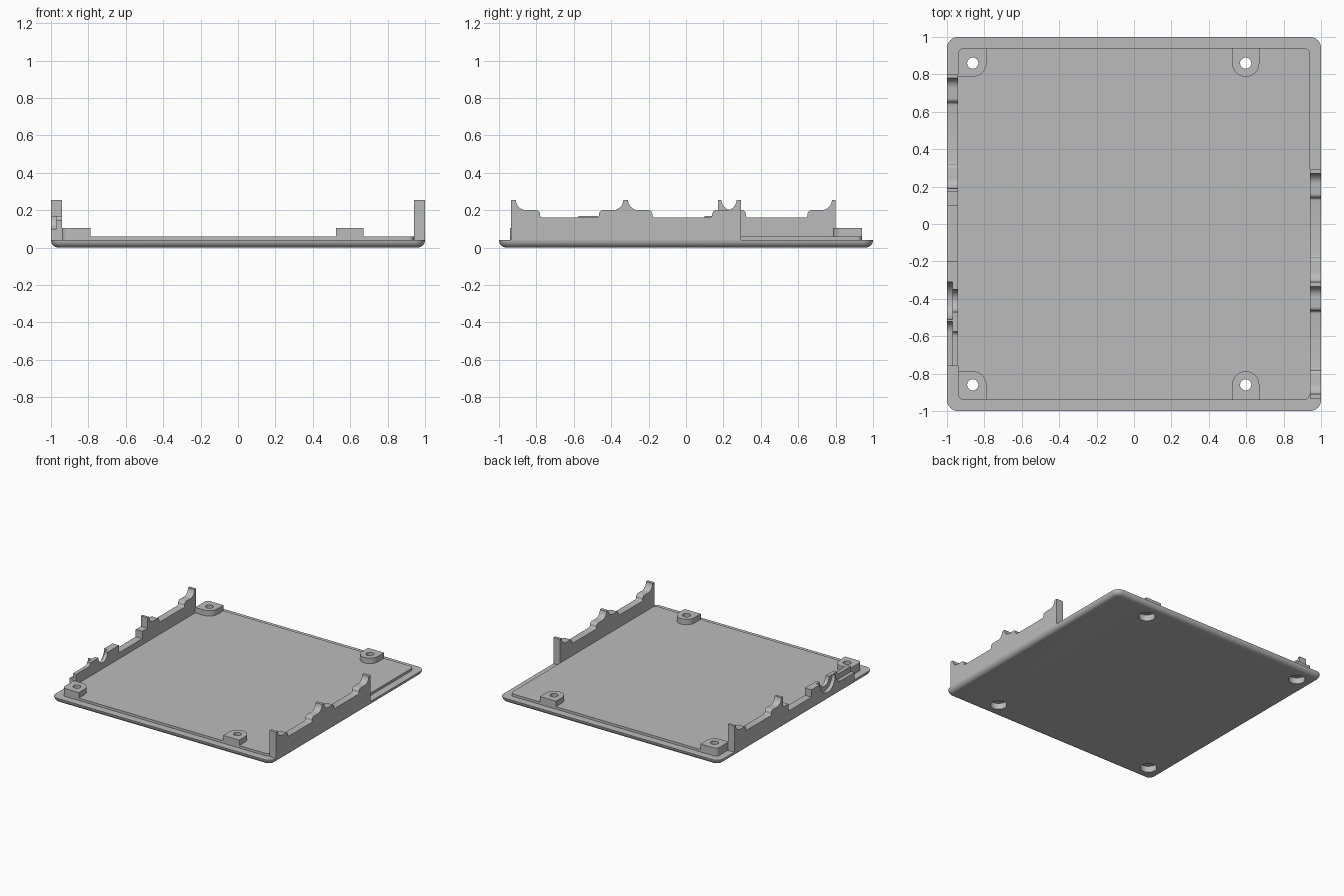
import bpy, bmesh
from math import sin, cos, radians

if "Cube" in bpy.data.objects:
    bpy.data.objects.remove(bpy.data.objects["Cube"])

grey = bpy.data.materials.new("plain grey")
grey.use_nodes = True
grey.diffuse_color = (0.5, 0.5, 0.5, 1)
grey.node_tree.nodes["Principled BSDF"].inputs["Base Color"].default_value = (0.5, 0.5, 0.5, 1)
parts = []


def finish(bm, name):
    bmesh.ops.recalc_face_normals(bm, faces=bm.faces)
    mesh = bpy.data.meshes.new(name)
    bm.to_mesh(mesh)
    bm.free()
    mesh.materials.append(grey)
    ob = bpy.data.objects.new(name, mesh)
    bpy.context.collection.objects.link(ob)
    parts.append(ob)
    return ob


def loft(bm, loops):
    """Skin a stack of closed loops and cap both ends."""
    rings = [[bm.verts.new(p) for p in loop] for loop in loops]
    for a, b in zip(rings, rings[1:]):
        for i in range(len(a)):
            j = (i + 1) % len(a)
            bm.faces.new((a[i], a[j], b[j], b[i]))
    bm.faces.new(rings[0])
    bm.faces.new(rings[-1])


def arc(cx, cy, r, start, end, n=8):
    angles = [radians(start + (end - start) * i / n) for i in range(n + 1)]
    return [(cx + r * cos(a), cy + r * sin(a)) for a in angles]


def rounded_square(half, r):
    c = half - r
    pts = []
    for k, (sx, sy) in enumerate([(1, 1), (-1, 1), (-1, -1), (1, -1)]):
        pts += arc(c * sx, c * sy, r, 90 * k, 90 * k + 90)
    return pts


def at_height(pts, z):
    return [(x, y, z) for x, y in pts]


def slab(name, pts, z0, z1):
    bm = bmesh.new()
    loft(bm, [at_height(pts, z0), at_height(pts, z1)])
    return finish(bm, name)


def wall(name, pts, x0, x1):
    """Extrude a (y, z) outline along x."""
    bm = bmesh.new()
    loft(bm, [[(x, y, z) for y, z in pts] for x in (x0, x1)])
    return finish(bm, name)


# Base plate with a rounded lower edge
EDGE = 0.04
bm = bmesh.new()
loft(bm, [at_height(rounded_square(1 - EDGE + EDGE * sin(radians(a)),
                                   0.06 - EDGE + EDGE * sin(radians(a))),
                    EDGE - EDGE * cos(radians(a))) for a in range(0, 91, 15)])
drilled = [finish(bm, "base_plate")]

# Raised floor panel
drilled.append(slab("floor_panel", rounded_square(0.94, 0.03), EDGE, 0.06))

# Screw bosses, back and front pairs
R, CY, INNER = 0.073, 0.86, 0.94
for side, sy in (("back", 1), ("front", -1)):
    corner = [(-INNER, CY - R)] + arc(-0.862, CY, R, -90, 0) + [(-0.862 + R, INNER)]
    corner += arc(-INNER + 0.03, INNER - 0.03, 0.03, 90, 180)
    middle = arc(0.597, CY, R, -180, 0, 16) + [(0.597 + R, INNER), (0.597 - R, INNER)]
    for label, pts in (("corner", corner), ("middle", middle)):
        drilled.append(slab(f"{side}_{label}_boss", [(x, y * sy) for x, y in pts], 0.06, 0.105))

# Stepped screw holes cut through plate, panel and bosses
bm = bmesh.new()
for cx in (-0.862, 0.597):
    for cy in (-CY, CY):
        loft(bm, [at_height(arc(cx, cy, r, 0, 345, 23), z) for r, z in
                  ((0.062, -0.05), (0.062, 0.05), (0.03, 0.05), (0.03, 0.2))])
cutter = finish(bm, "screw_hole_cutter")
cutter.hide_render = True
parts.remove(cutter)
for ob in drilled:
    mod = ob.modifiers.new("holes", "BOOLEAN")
    mod.operation = "DIFFERENCE"
    mod.solver = "EXACT"
    mod.object = cutter
graph = bpy.context.evaluated_depsgraph_get()
cut = [bpy.data.meshes.new_from_object(ob.evaluated_get(graph)) for ob in drilled]
for ob, mesh in zip(drilled, cut):
    ob.modifiers.clear()
    ob.data = mesh
bpy.data.objects.remove(cutter)

# Side walls: scooped recesses between upright posts
TOP, SHELF, LOW = 0.255, 0.2, 0.16


def half_recess():
    """Offsets from a post: concave scoop, shelf, rounded drop."""
    r = TOP - SHELF
    return (arc(r, TOP, r, 180, 270) + arc(0.108, SHELF - 0.022, 0.022, 90, 0, 5)
            + arc(0.143, LOW + 0.013, 0.013, 180, 270, 4))


def recess(a, b):
    half = half_recess()
    return [(a + d, z) for d, z in half] + [(b - d, z) for d, z in reversed(half)]


right = [(-0.935, EDGE), (-0.935, TOP)] + recess(-0.91, -0.335) + recess(-0.31, 0.27)
right += [(0.295, TOP), (0.295, EDGE)]
wall("left_side_wall", right, 0.94, 1.0)

# Opposite wall in two layers, with stepped port openings
PORT = 0.17


def port_wall(name, slot_end, slot_z, slot_r, jack_r, x0, x1):
    pts = [(-0.76, EDGE), (-0.76, slot_z)]
    pts += arc(slot_end - slot_r, slot_z + slot_r, slot_r, 270, 360)
    if slot_z + slot_r < PORT - 0.001:
        pts.append((slot_end, PORT))
    pts += arc(-0.41, PORT, jack_r, 180, 360, 20)
    pts += [(-0.2, PORT), (-0.2, 0.11), (0.1, 0.11), (0.1, PORT), (0.17, PORT), (0.17, TOP)]
    pts += recess(0.19, 0.78) + [(0.8, TOP), (0.8, EDGE)]
    wall(name, pts, x0, x1)


port_wall("port_wall_outer", -0.52, 0.1, 0.06, 0.1, -1.0, -0.97)
port_wall("port_wall_inner", -0.575, 0.145, 0.025, 0.06, -0.97, -0.94)

# Smooth the curved surfaces, keep edges crisp
bpy.ops.object.select_all(action="DESELECT")
for ob in parts:
    ob.select_set(True)
bpy.context.view_layer.objects.active = parts[0]
bpy.ops.object.shade_smooth_by_angle(angle=radians(30))
